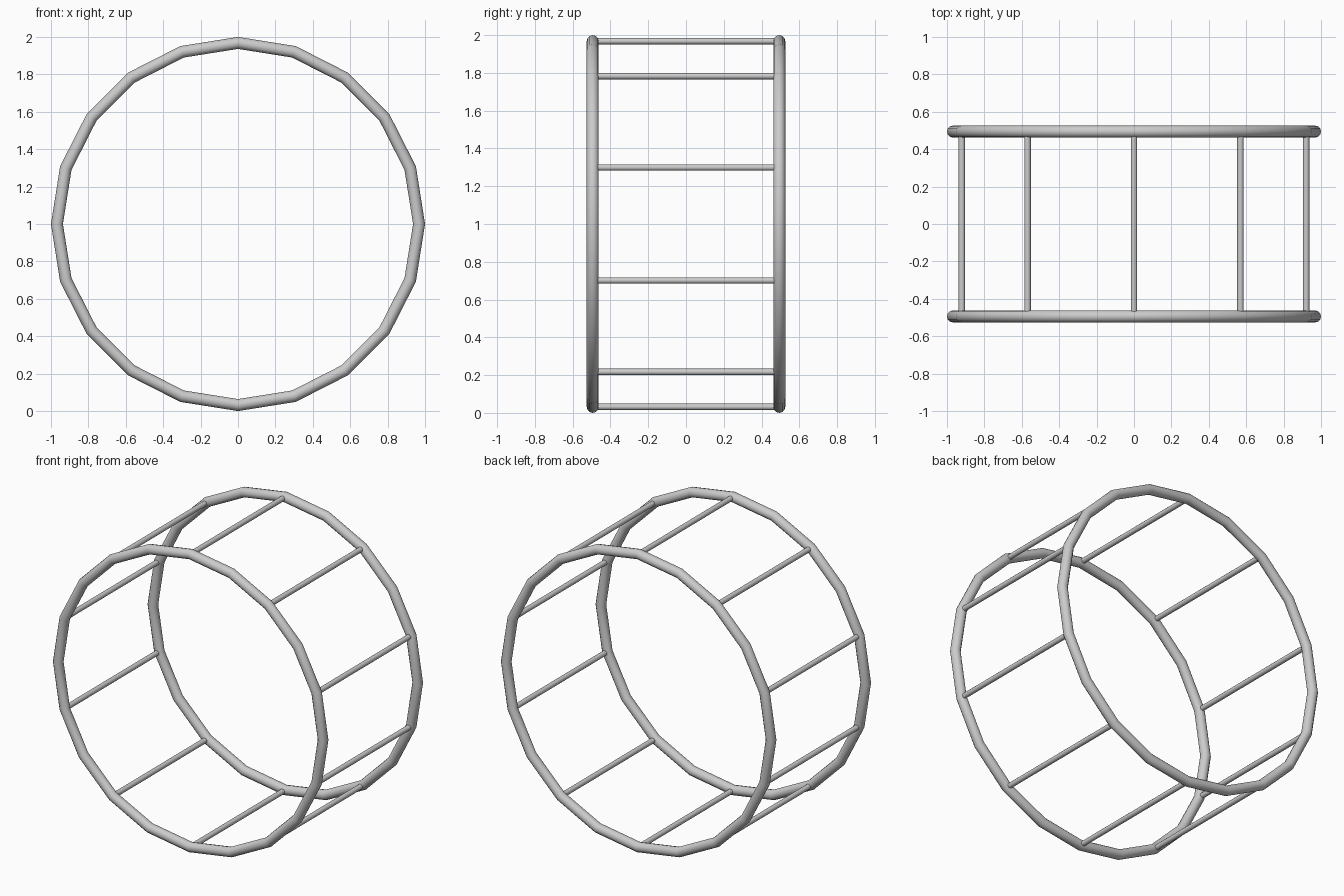
import bpy
from math import radians, sin, cos, pi

if "Cube" in bpy.data.objects:
    bpy.data.objects.remove(bpy.data.objects["Cube"])

R, TUBE, HALF = 0.968, 0.032, 0.494   # ring radius, tube radius, ring offset in y


def smooth(obj, name):
    obj.name = name
    bpy.ops.object.shade_smooth_by_angle(angle=radians(40))


# two 20-sided hoops
for side, name in ((-1, "front_hoop"), (1, "back_hoop")):
    bpy.ops.mesh.primitive_torus_add(
        major_segments=20, minor_segments=12, major_radius=R, minor_radius=TUBE,
        location=(0, side * HALF, 1), rotation=(pi / 2, 0, 0))
    smooth(bpy.context.object, name)

# ten rungs on every second hoop corner
for i in range(10):
    a = pi / 2 + i * pi / 5
    bpy.ops.mesh.primitive_cylinder_add(
        vertices=12, radius=0.017, depth=2 * HALF,
        location=(R * cos(a), 0, 1 + R * sin(a)), rotation=(pi / 2, 0, 0))
    smooth(bpy.context.object, f"rung_{i + 1}")
